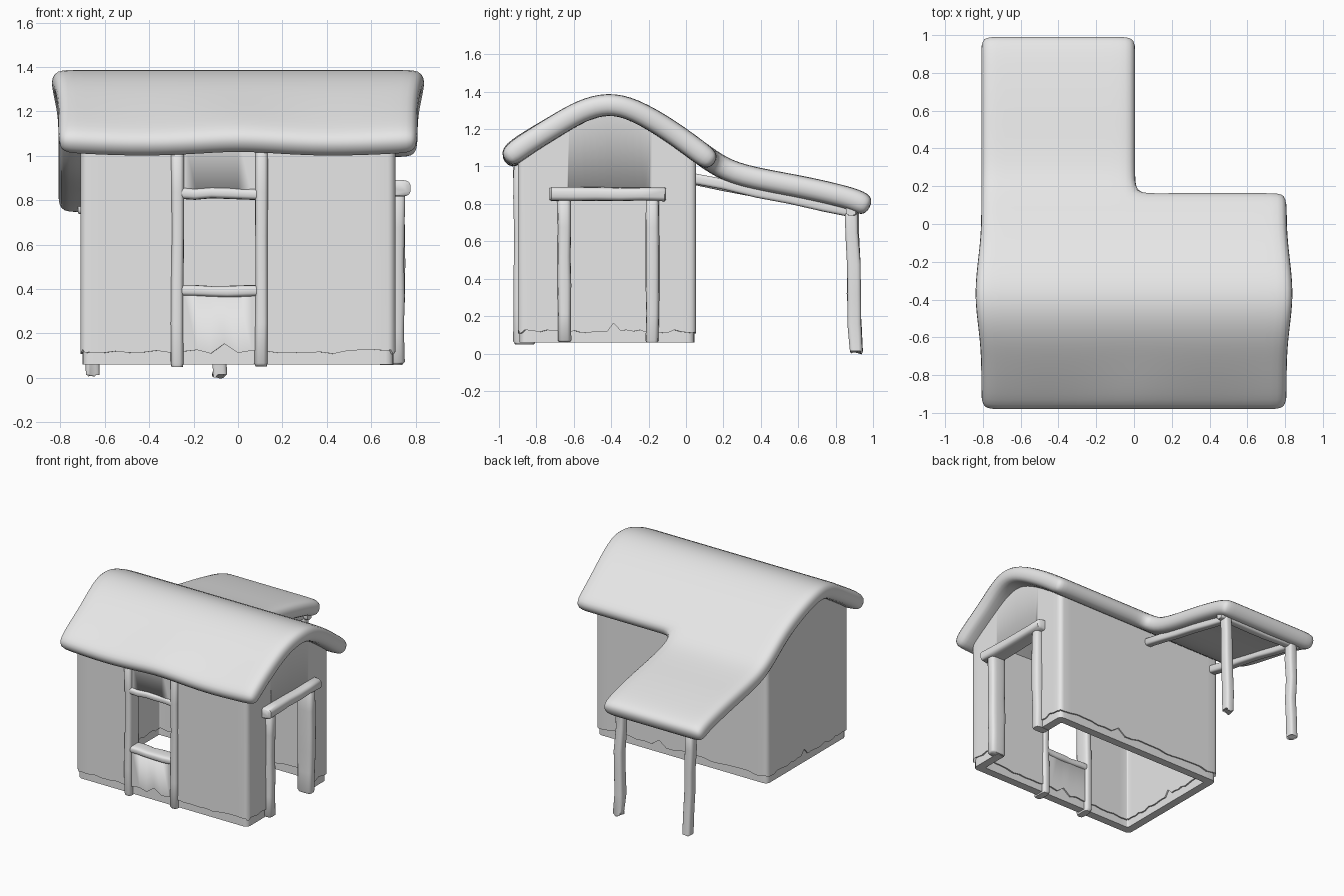
import bpy, bmesh, math, random
from mathutils import Vector

random.seed(4)
cube = bpy.data.objects.get("Cube")
if cube:
    bpy.data.objects.remove(cube, do_unlink=True)

# Single plain clay colour
clay = bpy.data.materials.new("light_grey_clay")
clay.use_nodes = True
clay.diffuse_color = (0.8, 0.8, 0.8, 1)
clay.node_tree.nodes["Principled BSDF"].inputs["Base Color"].default_value = (0.8, 0.8, 0.8, 1)


def finish(name, bm, angle=40):
    bmesh.ops.recalc_face_normals(bm, faces=bm.faces)
    mesh = bpy.data.meshes.new(name)
    bm.to_mesh(mesh)
    bm.free()
    mesh.materials.append(clay)
    mesh.shade_smooth()
    mesh.set_sharp_from_angle(angle=math.radians(angle))
    ob = bpy.data.objects.new(name, mesh)
    bpy.context.collection.objects.link(ob)
    return ob


# Roof profile along the depth: (y, centre height)
PROFILE = [(-0.97, 1.025), (-0.88, 1.1), (-0.7, 1.215), (-0.56, 1.3), (-0.42, 1.34),
           (-0.28, 1.31), (-0.08, 1.19), (0.06, 1.085), (0.155, 1.015), (0.28, 0.95),
           (0.6, 0.895), (0.8, 0.85), (0.91, 0.82), (0.985, 0.78)]


def roof_z(y):
    for (y0, z0), (y1, z1) in zip(PROFILE, PROFILE[1:]):
        if y <= y1:
            return z0 + (z1 - z0) * (y - y0) / (y1 - y0)
    return PROFILE[-1][1]


def build_roof():
    bm = bmesh.new()
    columns = [-0.812, -0.72, -0.4, -0.09, 0.01, 0.12, 0.4, 0.72, 0.812]
    grid = []
    for y, z in PROFILE:
        bulge = 1 + 0.05 * max(0, 1 - abs(y + 0.36) / 0.3)
        row = []
        for i, x in enumerate(columns):
            if y > 0.16 and i > 4:      # only the porch half continues backwards
                break
            wave = 0.012 * math.cos(x * 7) if y < -0.8 else 0
            row.append(bm.verts.new((x * bulge, y, z + wave)))
        grid.append(row)
    for r0, r1 in zip(grid, grid[1:]):
        for i in range(len(r1) - 1):
            bm.faces.new((r0[i], r0[i + 1], r1[i + 1], r1[i]))
    roof = finish("roof", bm, 180)
    solid = roof.modifiers.new("thickness", 'SOLIDIFY')
    solid.thickness, solid.offset = 0.12, 0
    sub = roof.modifiers.new("rounding", 'SUBSURF')
    sub.levels = sub.render_levels = 2


def rounded_rect(hx, hy, cy, r, steps=22):
    """Rounded rectangle loop with evenly divided sides."""
    corners = []
    for k, (sx, sy) in enumerate([(1, 1), (-1, 1), (-1, -1), (1, -1)]):
        arc = []
        for j in range(5):
            a = (k + j / 4) * math.pi / 2
            arc.append(Vector((sx * (hx - r) + r * math.cos(a),
                               cy + sy * (hy - r) + r * math.sin(a))))
        corners.append(arc)
    pts = []
    for k, arc in enumerate(corners):
        pts += arc
        after = corners[(k + 1) % 4][0]
        pts += [arc[-1].lerp(after, i / steps) for i in range(1, steps)]
    return pts


def wall_ring(name, inset, thick, bottoms, top):
    """Closed hollow wall shell; bottoms and top are height functions."""
    cy = -0.4225
    outer = rounded_rect(0.71 - inset, 0.477 - inset, cy, 0.035)
    t = inset + thick
    inner = rounded_rect(0.71 - t, 0.477 - t, cy, 0.01)
    bm = bmesh.new()
    rings = []
    for loop, high in ((outer, 0), (outer, 1), (inner, 1), (inner, 0)):
        rings.append([bm.verts.new((p.x, p.y, top(p.y) if high else bottoms(i)))
                      for i, p in enumerate(loop)])
    n = len(outer)
    for a in range(4):
        r0, r1 = rings[a], rings[(a + 1) % 4]
        for i in range(n):
            j = (i + 1) % n
            bm.faces.new((r0[i], r0[j], r1[j], r1[i]))
    return finish(name, bm, 35)


def cutter(name, lo, hi):
    bm = bmesh.new()
    bmesh.ops.create_cube(bm, size=1)
    for v in bm.verts:
        v.co = [(a + b) / 2 + c * (b - a) for a, b, c in zip(lo, hi, v.co)]
    ob = finish(name, bm)
    ob.hide_render = True
    ob.hide_viewport = True
    ob.display_type = 'WIRE'
    return ob


def beam(name, a, b, u, v, wobble=0.004, splinter=0.0):
    """Hewn timber from a to b with half-size vectors u and v."""
    a, b, u, v = map(Vector, (a, b, u, v))
    bm = bmesh.new()
    rings = []
    ts = [0, 0.015, 0.2, 0.4, 0.6, 0.8, 0.985, 1]
    for t in ts:
        size = 0.85 if t in (0, 1) else 1 + random.uniform(-0.05, 0.05)
        shift = Vector([random.uniform(-wobble, wobble) for _ in range(3)])
        ring = []
        for k in range(16):
            ang = math.tau * (k + 0.5) / 16
            c, s = math.cos(ang), math.sin(ang)
            c, s = (math.copysign(abs(w) ** 0.55, w) for w in (c, s))
            p = a.lerp(b, t) + shift + (u * c + v * s) * size
            if t == 0:
                p.z += random.uniform(0, splinter)
            ring.append(bm.verts.new(p))
        rings.append(ring)
    for r0, r1 in zip(rings, rings[1:]):
        for k in range(16):
            m = (k + 1) % 16
            bm.faces.new((r0[k], r0[m], r1[m], r1[k]))
    bm.faces.new(rings[0])
    bm.faces.new(rings[-1])
    return finish(name, bm, 50)


build_roof()

# Plaster walls with a ragged lower edge, over a plain base
ragged = [0.115 + random.uniform(-0.008, 0.012) for _ in range(104)]
for spike in (12, 40, 66, 90):
    ragged[spike] += 0.045
plaster = wall_ring("plaster_walls", 0, 0.08, lambda i: ragged[i], roof_z)
base = wall_ring("wall_base", 0.01, 0.06, lambda i: 0.06, lambda y: 0.2)

# Door and window openings
door_hole = cutter("door_cutter", (0.55, -0.63, -0.1), (0.85, -0.2, 0.84))
window_hole = cutter("window_cutter", (-0.27, -1, 0.39), (0.1, -0.7, 0.83))
for wall, holes in ((plaster, (door_hole, window_hole)), (base, (door_hole,))):
    for hole in holes:
        cut = wall.modifiers.new("opening", 'BOOLEAN')
        cut.operation, cut.object, cut.solver = 'DIFFERENCE', hole, 'EXACT'

# Window frame: two full-height posts and two rails
for side, x in (("right", -0.273), ("left", 0.105)):
    beam("window_post_" + side, (x, -0.862, 0.05), (x, -0.862, 1.03),
         (0.03, 0, 0), (0, 0.061, 0), 0.002)
for part, z in (("sill", 0.39), ("head", 0.83)):
    beam("window_" + part, (-0.27, -0.86, z), (0.1, -0.86, z),
         (0, 0.055, 0), (0, 0, 0.026))

# Door frame
for side, y in (("front", -0.65), ("back", -0.18)):
    beam("door_post_" + side, (0.69, y, 0.06), (0.69, y, 0.83),
         (0.06, 0, 0), (0, 0.036, 0), 0.002)
beam("door_lintel", (0.705, -0.73, 0.85), (0.705, -0.11, 0.85),
     (0.066, 0, 0), (0, 0, 0.037))

# Porch: splintered legs, sloping rafters and a cross beam
for side, x in (("right", -0.66), ("left", -0.085)):
    beam("porch_leg_" + side, (x, 0.908, 0), (x, 0.885, 0.8),
         (0.033, 0, 0), (0, 0.036, 0), 0.006, 0.035)
    beam("porch_rafter_" + side, (x, 0.02, 0.94), (x, 0.9, 0.755),
         (0.03, 0, 0), (0, 0, 0.03))
beam("porch_cross_beam", (-0.72, 0.885, 0.765), (-0.03, 0.885, 0.765),
     (0, 0.03, 0), (0, 0, 0.03))
